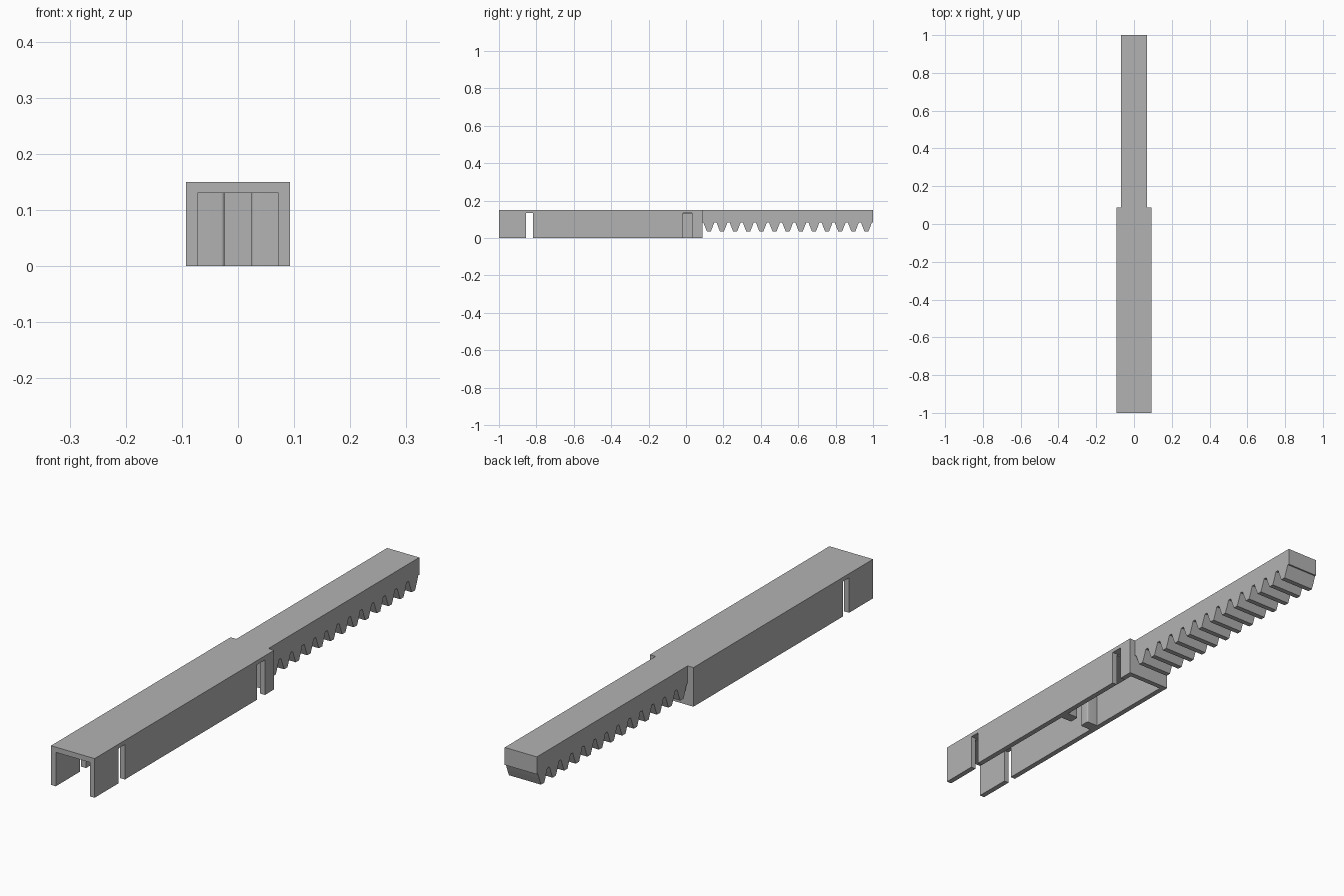
import bpy
import bmesh
from mathutils import Vector

cube = bpy.data.objects.get("Cube")
if cube:
    bpy.data.objects.remove(cube, do_unlink=True)

GREY = (0.45, 0.45, 0.45, 1.0)
mat = bpy.data.materials.new("plain grey")
mat.use_nodes = True
mat.diffuse_color = GREY
bsdf = next(n for n in mat.node_tree.nodes if n.type == 'BSDF_PRINCIPLED')
bsdf.inputs["Base Color"].default_value = GREY

HALF, INNER, TOP, CEILING = 0.0925, 0.072, 0.15, 0.13
FRONT, JOIN, BACK = -1.0, 0.087, 1.0


def finish(name, bm):
    bmesh.ops.recalc_face_normals(bm, faces=bm.faces)
    mesh = bpy.data.meshes.new(name)
    bm.to_mesh(mesh)
    bm.free()
    mesh.materials.append(mat)
    obj = bpy.data.objects.new(name, mesh)
    bpy.context.collection.objects.link(obj)
    return obj


def box(name, low, high, round_x=0):
    """Box between two corners; round_x rounds the upright edges on that x side."""
    low, high = Vector(low), Vector(high)
    bm = bmesh.new()
    bmesh.ops.create_cube(bm, size=1)
    for v in bm.verts:
        v.co = (low + high) / 2 + v.co * (high - low)
    if round_x:
        middle = (low.x + high.x) / 2
        edges = [e for e in bm.edges
                 if abs(e.verts[0].co.z - e.verts[1].co.z) > 0.01
                 and (e.verts[0].co.x - middle) * round_x > 0]
        bmesh.ops.bevel(bm, geom=edges, offset=0.006, segments=5,
                        profile=0.5, affect='EDGES')
    return finish(name, bm)


def extrude_x(name, points, half_width):
    """Extrude a (y, z) outline across x."""
    bm = bmesh.new()
    face = bm.faces.new([bm.verts.new((-half_width, y, z)) for y, z in points])
    side = bmesh.ops.extrude_face_region(bm, geom=[face])
    for v in side["geom"]:
        if isinstance(v, bmesh.types.BMVert):
            v.co.x = half_width
    return finish(name, bm)


def cut(target, low, high):
    cutter = box("cutter", low, high)
    cutter.hide_render = True
    mod = target.modifiers.new("cut", 'BOOLEAN')
    mod.operation = 'DIFFERENCE'
    mod.solver = 'EXACT'
    mod.object = cutter
    bpy.context.view_layer.objects.active = target
    bpy.ops.object.modifier_apply(modifier=mod.name)
    bpy.data.objects.remove(cutter, do_unlink=True)


# Channel housing: open at the front and below, closed at the back
housing = box("channel_housing", (-HALF, FRONT, 0), (HALF, JOIN, TOP))
cut(housing, (-INNER, FRONT - 0.1, -0.1), (INNER, JOIN - 0.02, CEILING))
# Front slot through both walls, rear slot through the left wall only
cut(housing, (-0.2, -0.855, -0.1), (0.2, -0.817, 0.134))
cut(housing, (0.06, -0.016, -0.1), (0.2, 0.031, 0.134))

# Pair of guide ribs inside the channel
for side, label in ((-1, "right"), (1, "left")):
    xs = sorted((side * 0.024, side * (INNER + 0.002)))
    rib = box(label + "_guide_rib", (xs[0], -0.345, 0),
              (xs[1], -0.305, CEILING + 0.002), round_x=-side)
    bpy.ops.object.select_all(action='DESELECT')
    rib.select_set(True)
    bpy.context.view_layer.objects.active = rib
    bpy.ops.object.shade_smooth_by_angle()

# Toothed rack
TEETH, ROOT, TIP = 13, 0.083, 0.034
pitch = (BACK - JOIN) / TEETH
tooth = [(-0.029, ROOT), (-0.0205, 0.06), (-0.010, TIP),
         (0.010, TIP), (0.0205, 0.06), (0.029, ROOT)]
outline = [(BACK, TOP), (JOIN, TOP), (JOIN, ROOT)]
for i in range(TEETH):
    centre = JOIN + (i + 0.5) * pitch
    outline += [(centre + y, z) for y, z in tooth]
outline.append((BACK, ROOT))
extrude_x("toothed_rack", outline, 0.068)
